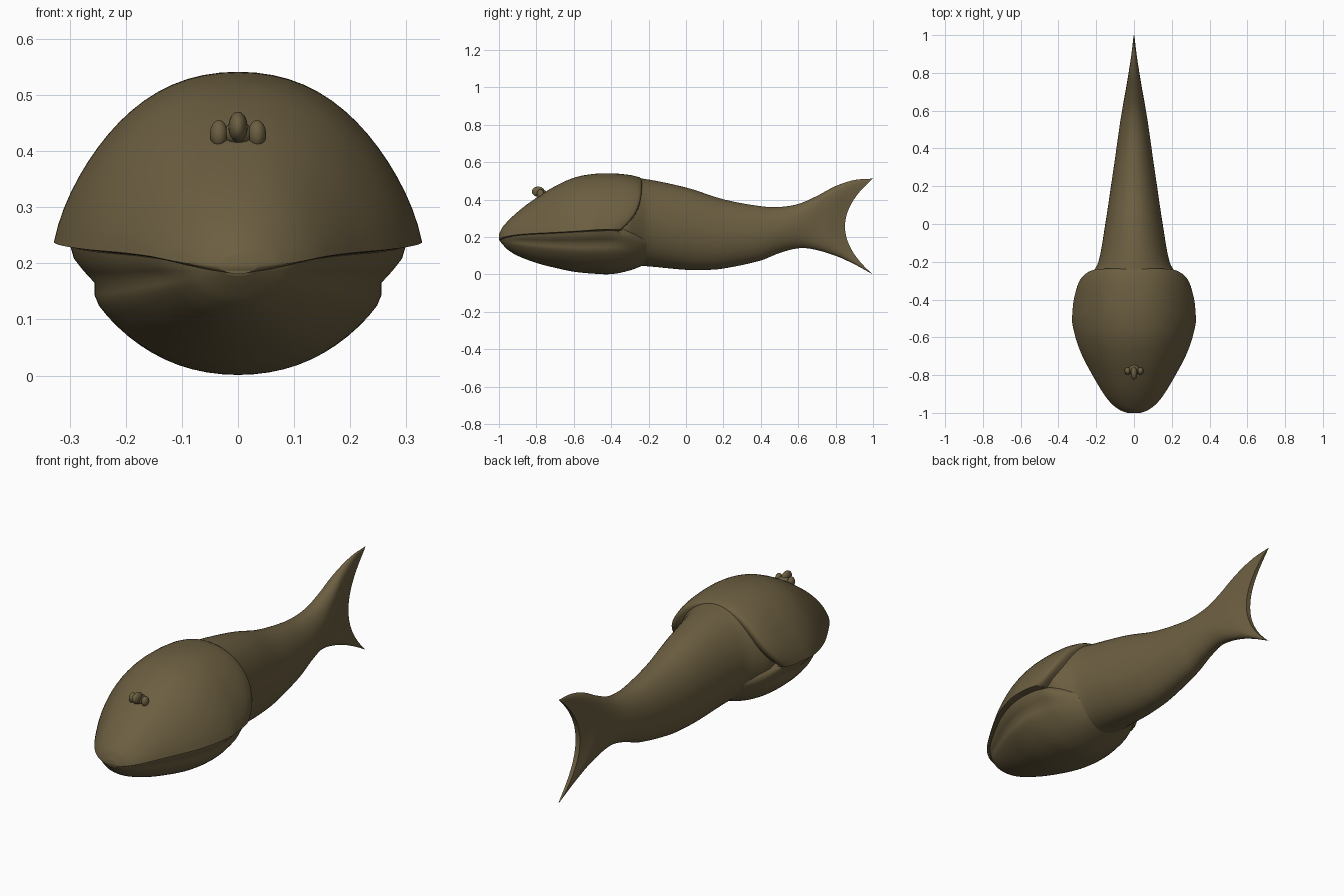
import bpy, bmesh, math

if "Cube" in bpy.data.objects:
    bpy.data.objects.remove(bpy.data.objects["Cube"])

skin = bpy.data.materials.new("olive brown skin")
skin.use_nodes = True
COLOUR = (0.15, 0.114, 0.053, 1)
skin.diffuse_color = COLOUR
skin.node_tree.nodes["Principled BSDF"].inputs["Base Color"].default_value = COLOUR
SIDES = 64


def curve(keys):
    """Smooth function through (position, value) keys."""
    def slope(i):
        a, b = keys[max(i - 1, 0)], keys[min(i + 1, len(keys) - 1)]
        return (b[1] - a[1]) / (b[0] - a[0])

    def value(y):
        y = min(max(y, keys[0][0]), keys[-1][0])
        i = next(k for k in range(len(keys) - 1) if y <= keys[k + 1][0])
        (ya, va), (yb, vb) = keys[i], keys[i + 1]
        h = yb - ya
        t = (y - ya) / h
        return (va * (1 + 2 * t) * (1 - t) ** 2 + vb * t * t * (3 - 2 * t)
                + h * t * (1 - t) * (slope(i) * (1 - t) - slope(i + 1) * t))
    return value


def smooth(a, b, v):
    t = min(max((v - a) / (b - a), 0), 1)
    return t * t * (3 - 2 * t)


def ring(y, width, middle, up, down, pinch=0, shift=None, groove=None):
    """Closed cross-section, starting at the top."""
    points = []
    for k in range(SIDES):
        a = 2 * math.pi * k / SIDES
        s, c = math.sin(a), math.cos(a)
        x = width * s * (1 - pinch * abs(math.sin(2 * a)))
        if groove:
            x *= 1 - groove(c)
        points.append((x, y + (shift(c) if shift else 0), middle + (up if c > 0 else down) * c))
    return points


def finish(obj):
    obj.data.materials.append(skin)
    bpy.ops.object.select_all(action="DESELECT")
    obj.select_set(True)
    bpy.context.view_layer.objects.active = obj
    bpy.ops.object.shade_smooth_by_angle(angle=math.radians(50))


def loft(name, rings):
    bm = bmesh.new()
    rows = [[bm.verts.new(p) for p in r] for r in rings]
    n = SIDES
    for a, b in zip(rows, rows[1:]):
        for k in range(n):
            bm.faces.new((a[k], a[(k + 1) % n], b[(k + 1) % n], b[k]))
    # close both ends with strips running from side to side
    for row in (rows[0], rows[-1]):
        for k in range(n // 2):
            corners = [row[k], row[k + 1], row[n - k - 1], row[(n - k) % n]]
            bm.faces.new(list(dict.fromkeys(corners)))
    bmesh.ops.recalc_face_normals(bm, faces=bm.faces)
    mesh = bpy.data.meshes.new(name)
    bm.to_mesh(mesh)
    bm.free()
    obj = bpy.data.objects.new(name, mesh)
    bpy.context.collection.objects.link(obj)
    finish(obj)


# Body and forked tail
top = curve([(-.5, .48), (-.35, .51), (-.25, .515), (0, .465), (.2, .402), (.4, .365), (.5, .361),
             (.6, .377), (.7, .42), (.8, .473), (.9, .505), (1, .513)])
bottom = curve([(-.5, .06), (-.22, .045), (0, .025), (.1, .024), (.2, .032), (.4, .075), (.5, .115),
                (.6, .14), (.68, .135), (.8, .1), (.9, .055), (1, 0)])
girth = curve([(-.5, .24), (-.32, .25), (-.26, .22), (-.2, .188), (0, .152), (.2, .122), (.4, .093),
               (.6, .066), (.8, .045), (.9, .033), (1, .012)])
rings = []
for i in range(81):
    y = -.5 + 1.5 * i / 80
    mid, half = (top(y) + bottom(y)) / 2, (top(y) - bottom(y)) / 2
    fork = .15 * smooth(.5, 1, y)
    rings.append(ring(y, girth(y), mid, half, half,
                      shift=lambda c, f=fork: -f * (1 - c * c)))
loft("body_and_tail", rings)

# Domed head shield with a swept rear edge
lip = curve([(-1, .195), (-.9, .213), (-.7, .225), (-.4, .24), (-.2, .24)])
crown = curve([(-1, .215), (-.98, .255), (-.9, .335), (-.8, .41), (-.7, .472), (-.6, .517),
               (-.5, .537), (-.4, .541), (-.3, .532), (-.25, .52)])
brim = curve([(-1, .035), (-.985, .075), (-.95, .12), (-.9, .16), (-.8, .22), (-.7, .273),
              (-.6, .31), (-.5, .327), (-.4, .326), (-.3, .32), (-.25, .308)])


def sweep(y):
    amount = .11 * smooth(-.6, -.26, y)
    return lambda c: -amount * (1 - max(c, 0)) ** 3


rings = []
for i in range(61):
    y = -1 + .75 * (i / 60) ** 1.6
    rings.append(ring(y, brim(y), lip(y), crown(y) - lip(y), .014, .09, sweep(y)))
for y, size in ((-.242, .985), (-.236, .95), (-.237, .9), (-.25, .8)):
    rings.append(ring(y, brim(y) * size, lip(y), (crown(y) - lip(y)) * size, .014, .09, sweep(y)))
loft("head_shield", rings)

# Lower jaw with a mouth fold below the lip
chin = curve([(-1, .185), (-.98, .16), (-.95, .13), (-.9, .1), (-.8, .062), (-.7, .036), (-.6, .015),
              (-.5, .005), (-.4, .002), (-.3, .022), (-.2, .06)])
jaw = curve([(-1, .025), (-.98, .06), (-.95, .1), (-.9, .142), (-.8, .2), (-.7, .25), (-.6, .285),
             (-.5, .299), (-.4, .287), (-.33, .265), (-.27, .225), (-.2, .16)])
rings = []
for i in range(61):
    y = -.995 + .795 * (i / 60) ** 1.6
    mid = lip(y) - .005 - .06 * smooth(-.4, -.2, y)
    depth = .07 * smooth(-1, -.85, y) * (1 - smooth(-.45, -.25, y))
    rings.append(ring(y, jaw(y), mid, .01 + .11 * smooth(-.45, -.25, y), mid - chin(y), .07,
                      groove=lambda c, d=depth: d * math.exp(-((c + .28) / .1) ** 2)))
loft("lower_jaw", rings)


# Small eyes either side of a central snout bump
def bump(name, place, size):
    bpy.ops.mesh.primitive_uv_sphere_add(segments=24, ring_count=16, radius=1, location=place)
    obj = bpy.context.object
    obj.name = name
    obj.scale = size
    finish(obj)


bump("snout_bump", (0, -.79, .443), (.017, .034, .027))
bump("snout_bump_base", (0, -.77, .43), (.027, .03, .022))
for side, name in ((1, "left_eye"), (-1, "right_eye")):
    bump(name, (side * .034, -.778, .43), (.016, .02, .025))
